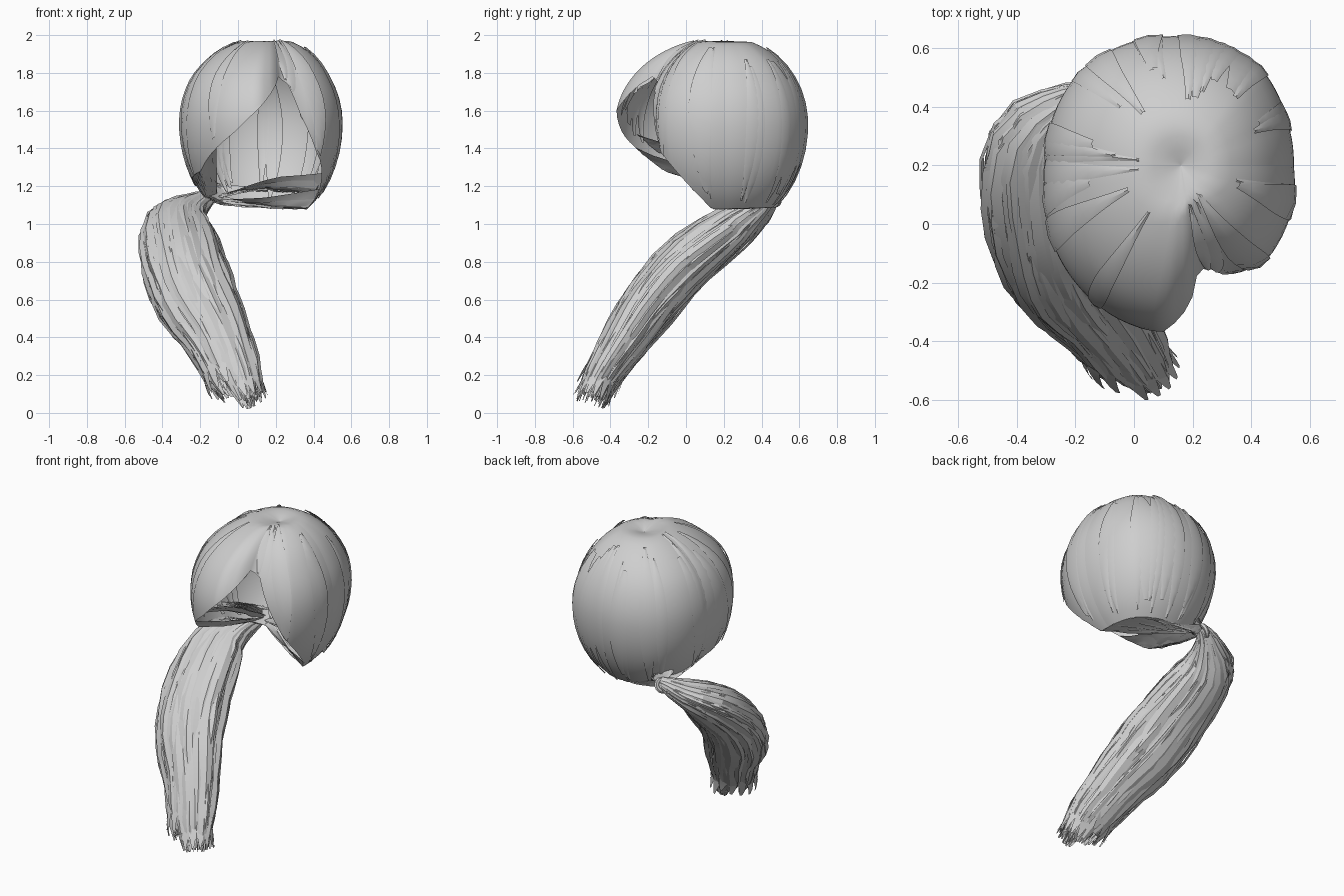
import bpy, math, random
from mathutils import Vector

if "Cube" in bpy.data.objects:
    bpy.data.objects.remove(bpy.data.objects["Cube"])

random.seed(7)
hair = bpy.data.materials.new("light_grey_hair")
hair.diffuse_color = (0.62, 0.62, 0.62, 1)
hair.use_nodes = True
hair.node_tree.nodes["Principled BSDF"].inputs["Base Color"].default_value = hair.diffuse_color


def build(name, strips, angle=40):
    """Make one object from a list of point grids (rows of equal length)."""
    verts, faces = [], []
    for rows in strips:
        base, n = len(verts), len(rows[0])
        for row in rows:
            verts += row
        for i in range(len(rows) - 1):
            for j in range(n - 1):
                a = base + i * n + j
                faces.append((a, a + 1, a + n + 1, a + n))
    me = bpy.data.meshes.new(name)
    me.from_pydata(verts, [], faces)
    me.materials.append(hair)
    ob = bpy.data.objects.new(name, me)
    bpy.context.collection.objects.link(ob)
    bpy.ops.object.select_all(action='DESELECT')
    ob.select_set(True)
    bpy.context.view_layer.objects.active = ob
    bpy.ops.object.shade_smooth_by_angle(angle=math.radians(angle))
    return ob


def table(points, a):
    """Linear lookup in (angle, value) pairs that wrap at 360 degrees."""
    a %= 360
    pts = points + [(360, points[0][1])]
    for (a0, v0), (a1, v1) in zip(pts, pts[1:]):
        if a0 <= a <= a1:
            return v0 + (v1 - v0) * (a - a0) / (a1 - a0)


def spline(pts, t):
    """Catmull-Rom position for t in 0..1."""
    f = min(max(t, 0), 0.9999) * (len(pts) - 1)
    i = int(f)
    u = f - i
    p = [pts[min(max(i + k, 0), len(pts) - 1)] for k in (-1, 0, 1, 2)]
    return 0.5 * (2 * p[1] + (p[2] - p[0]) * u
                  + (2 * p[0] - 5 * p[1] + 4 * p[2] - p[3]) * u * u
                  + (3 * p[1] - p[0] - 3 * p[2] + p[3]) * u ** 3)


# Head hair: radius and hem height by azimuth, with the fringe swept to -x
RADIUS = [(0, .425), (20, .43), (45, .455), (90, .44), (135, .44), (180, .42),
          (200, .45), (225, .50), (250, .55), (268, .575), (279, .52), (287, .43),
          (300, .43), (315, .465), (335, .45)]
HEM = [(0, 1.08), (90, 1.09), (135, 1.12), (165, 1.18), (180, 1.22), (205, 1.25),
       (225, 1.28), (240, 1.38), (255, 1.48), (270, 1.62), (284, 1.78), (292, 1.74),
       (300, 1.57), (312, 1.38), (330, 1.2), (345, 1.08)]
MID = 1.53


def scalp(a, s, off=0.0):
    """Point on the head hair: azimuth a, s = 0 at the crown to 1 at the hem."""
    h = table(HEM, a) - MID
    end = math.acos(h / (.46 if h > 0 else .55))
    th = s * end
    c = math.cos(th)
    z = MID + (.46 if c > 0 else .55) * c - .05 * max(0, 1 - th / .3)
    r = table(RADIUS, a) * math.sin(th) + off
    x = .12 + .04 * max(0, 1 - th)
    return Vector((x + r * math.cos(math.radians(a)),
                   .2 + r * math.sin(math.radians(a)), z + off * c))


build("head_hair", [[[scalp(a, s / 22) for a in range(0, 361, 4)] for s in range(23)]])

# Overlapping locks combed from the crown to the hem, inside and outside
locks = []
for k in range(60):
    a0 = random.uniform(0, 360)
    w = random.uniform(8, 20)
    lean = random.uniform(-8, 8)
    off = random.choice((-.03, -.02, .006, .01))
    s0, s1 = random.uniform(.12, .35), random.uniform(.9, 1.0)
    locks.append([[scalp(a0 + lean * i / 12 + w * j * math.sin(math.pi * (.12 + .8 * i / 12)),
                         s0 + (s1 - s0) * i / 12, off - .008 * abs(j))
                   for j in (-.5, 0, .5)] for i in range(13)])
build("layered_locks", locks)

# Strands drawn from the hem under the head to the tie
TIE = Vector((-.13, .46, 1.14))
gather = []
for a in range(-22, 240, 5):
    for layer in (0, 1):
        w = random.uniform(4, 7)
        rows = []
        for i in range(9):
            t = i / 8
            row = []
            for j in (-1, 0, 1):
                p = scalp(a + w * j, 1 - .08 * layer, -.012 * layer)
                q = p.lerp(TIE + Vector((.02 * j, .01 * j, .012 * j)), t)
                q.z += math.sin(math.pi * t) * (.05 * layer - .015) + random.uniform(-.004, .004)
                row.append(q)
            rows.append(row)
        gather.append(rows)
build("gathered_strands", gather, 25)

# Tie ring where the strands meet
bpy.ops.mesh.primitive_torus_add(major_segments=16, minor_segments=6, major_radius=.035,
                                 minor_radius=.014, location=TIE + Vector((-.02, .0, -.01)),
                                 rotation=(0, math.radians(-60), math.radians(-25)))
ring = bpy.context.object
ring.name = "hair_tie"
ring.data.materials.append(hair)

# Ponytail: curved ribbons around a sweeping centre path
PATH = [Vector(p) for p in ((-.13, .46, 1.15), (-.22, .41, 1.10), (-.32, .27, 1.0),
                            (-.29, .01, .8), (-.22, -.17, .6), (-.11, -.31, .4),
                            (-.02, -.44, .2), (.05, -.51, .04))]
WIDE = [Vector((w, d, 0)) for w, d in ((.03, .03), (.08, .07), (.18, .12), (.22, .15),
                                       (.22, .15), (.18, .13), (.15, .10), (.09, .08))]


def tail(t, phi, rho):
    c = spline(PATH, t)
    tan = (spline(PATH, t + .02) - spline(PATH, t - .02)).normalized()
    side = (Vector((1, 0, 0)) - tan * tan.x).normalized()
    if t < .3:                       # near the tie the path runs sideways
        side = side.lerp(Vector((.6, -.6, .5)), .3 - t).normalized()
    w = spline(WIDE, t)
    return c + (side * math.cos(phi) * w.x + tan.cross(side) * math.sin(phi) * w.y) * rho


ribbons = []
for k in range(120):
    phi = random.uniform(0, 2 * math.pi)
    rho = random.uniform(.85, 1.05) if k % 3 else random.uniform(.3, .8)
    half = random.uniform(.1, .26)
    twist = random.uniform(-.3, .3)
    # strands on the -x side are cut shorter
    end = random.uniform(.84, .93) if math.cos(phi) < -.2 else random.uniform(.93, 1.0)
    n = 16
    ribbons.append([[tail(end * i / n, phi + twist * i / n + half * j * (1 if i < n else .4),
                          rho + .04 * math.sin(i * 1.3 + k) - .05 * abs(j))
                     for j in (-1, 0, 1)] for i in range(n + 1)])
build("ponytail", ribbons, 25)

# Loose tips that flare out at the bottom of the ponytail
tips = []
for k in range(16):
    phi = k * 2 * math.pi / 16
    t0 = .8 if math.cos(phi) < 0 else .88
    rows = []
    for i in range(5):
        t = t0 + .1 * i / 4
        rows.append([tail(t, phi + j * .25 * (1 - i / 5), .9 + .09 * i) for j in (-1, 1)])
    tips.append(rows)
build("loose_tips", tips, 25)
